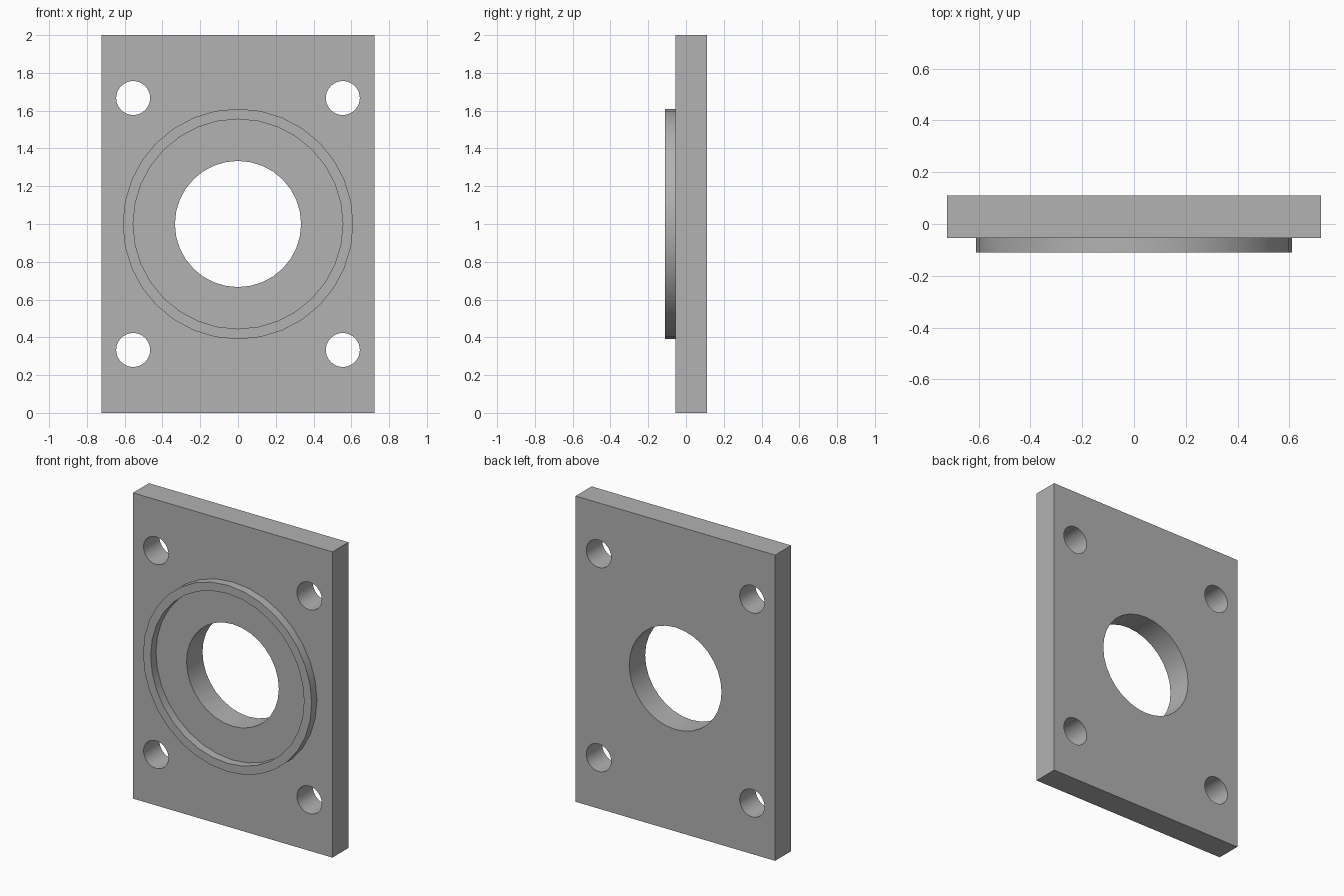
import bpy
import bmesh
import math
from mathutils import Matrix

if "Cube" in bpy.data.objects:
    bpy.data.objects.remove(bpy.data.objects["Cube"], do_unlink=True)

SEGMENTS = 32
HALF_WIDTH, HEIGHT = 0.722, 2.0
FRONT, BACK = -0.055, 0.11       # plate faces along y
RING_FRONT = -0.11
MID = HEIGHT / 2

steel = bpy.data.materials.new("plain grey steel")
steel.use_nodes = True
grey = (0.445, 0.445, 0.445, 1)
steel.diffuse_color = grey
steel.node_tree.nodes["Principled BSDF"].inputs["Base Color"].default_value = grey


def add_object(name, bm):
    bmesh.ops.recalc_face_normals(bm, faces=bm.faces)
    mesh = bpy.data.meshes.new(name)
    bm.to_mesh(mesh)
    bm.free()
    mesh.materials.append(steel)
    obj = bpy.data.objects.new(name, mesh)
    bpy.context.collection.objects.link(obj)
    return obj


def activate(obj):
    bpy.ops.object.select_all(action="DESELECT")
    obj.select_set(True)
    bpy.context.view_layer.objects.active = obj


def add_cylinder(bm, radius, x, z, y0, y1):
    place = Matrix.Translation((x, (y0 + y1) / 2, z)) @ Matrix.Rotation(math.pi / 2, 4, "X")
    bmesh.ops.create_cone(bm, cap_ends=True, segments=SEGMENTS, radius1=radius,
                          radius2=radius, depth=y1 - y0, matrix=place)


# Rectangular mounting plate
bm = bmesh.new()
bmesh.ops.create_cube(bm, size=1, matrix=Matrix.Translation((0, (FRONT + BACK) / 2, MID))
                      @ Matrix.Diagonal((2 * HALF_WIDTH, BACK - FRONT, HEIGHT, 1)))
plate = add_object("mounting_plate", bm)

# Central bore and four bolt holes, cut through the plate
bm = bmesh.new()
add_cylinder(bm, 0.334, 0, MID, -0.3, 0.3)
for side in (-1, 1):
    for level in (-1, 1):
        add_cylinder(bm, 0.09, side * 0.555, MID + level * 0.667, -0.3, 0.3)
cutter = add_object("hole_cutter", bm)
cutter.hide_render = True

cut = plate.modifiers.new("holes", "BOOLEAN")
cut.operation = "DIFFERENCE"
cut.solver = "EXACT"
cut.object = cutter
activate(plate)
bpy.ops.object.modifier_apply(modifier=cut.name)
bpy.data.objects.remove(cutter, do_unlink=True)

# Raised locating ring: an open profile spun round the bore axis
bm = bmesh.new()
profile = [(0.61, FRONT), (0.61, RING_FRONT), (0.555, RING_FRONT), (0.555, FRONT)]
verts = [bm.verts.new((0, y, MID + r)) for r, y in profile]
edges = [bm.edges.new(pair) for pair in zip(verts, verts[1:])]
bmesh.ops.spin(bm, geom=verts + edges, cent=(0, 0, MID), axis=(0, 1, 0),
               angle=math.tau, steps=SEGMENTS)
bmesh.ops.remove_doubles(bm, verts=bm.verts, dist=0.0005)
# Close the seat so the ring is solid where it meets the plate
rims = [e for e in bm.edges if e.is_boundary]
bmesh.ops.bridge_loops(bm, edges=rims)
ring = add_object("locating_ring", bm)

# Round walls smooth, rims crisp
for obj in (plate, ring):
    activate(obj)
    bpy.ops.object.shade_smooth_by_angle(angle=math.radians(30))
